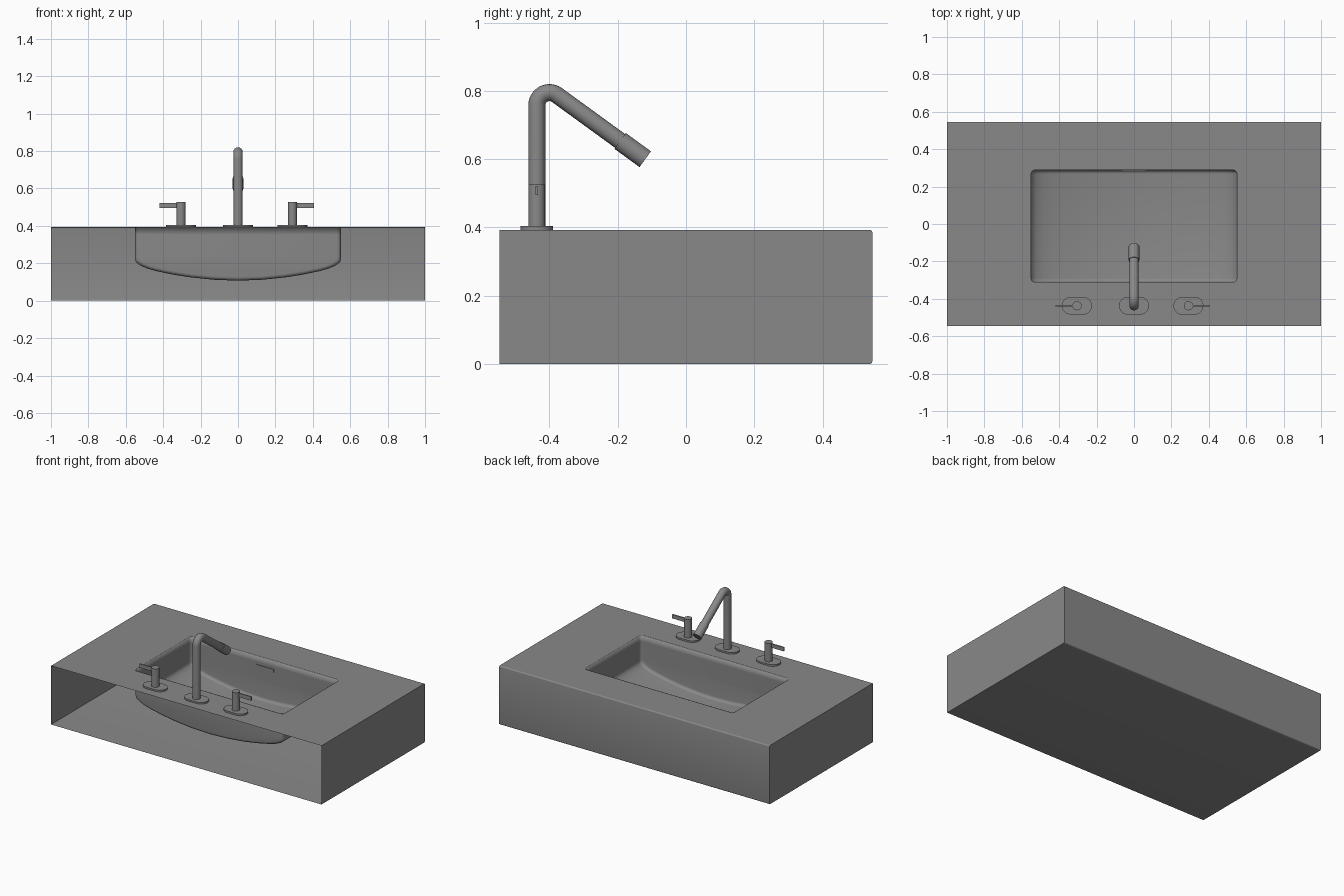
import bpy, bmesh
from math import pi, sin, cos, radians
from mathutils import Vector

cube = bpy.data.objects.get("Cube")
if cube:
    bpy.data.objects.remove(cube)

grey = bpy.data.materials.new("mid_grey")
grey.use_nodes = True
COLOUR = (0.25, 0.25, 0.25, 1)
grey.diffuse_color = COLOUR
grey.node_tree.nodes["Principled BSDF"].inputs["Base Color"].default_value = COLOUR

TOP, HALF_Y = 0.393, 0.546
FAUCET_Y = -0.437


def finish(name, bm, smooth=35):
    mesh = bpy.data.meshes.new(name)
    bm.to_mesh(mesh)
    bm.free()
    ob = bpy.data.objects.new(name, mesh)
    bpy.context.collection.objects.link(ob)
    mesh.materials.append(grey)
    if smooth:
        bpy.ops.object.select_all(action='DESELECT')
        ob.select_set(True)
        bpy.context.view_layer.objects.active = ob
        bpy.ops.object.shade_smooth_by_angle(angle=radians(smooth))
    return ob


def loop(bm, pts):
    return [bm.verts.new(p) for p in pts]


def bridge(bm, a, b, closed=False):
    n = len(a)
    for i in range(n if closed else n - 1):
        j = (i + 1) % n
        bm.faces.new((a[i], a[j], b[j], b[i]))


def cylinder(name, start, end, radius):
    start, end = Vector(start), Vector(end)
    axis = end - start
    bm = bmesh.new()
    bmesh.ops.create_cone(bm, cap_ends=True, segments=32, radius1=radius,
                          radius2=radius, depth=axis.length)
    ob = finish(name, bm)
    ob.rotation_mode = 'QUATERNION'
    ob.rotation_quaternion = axis.to_track_quat('Z', 'Y')
    ob.location = (start + end) / 2
    return ob


def box(name, centre, size):
    bm = bmesh.new()
    bmesh.ops.create_cube(bm, size=1)
    bmesh.ops.scale(bm, vec=size, verts=bm.verts)
    bmesh.ops.translate(bm, vec=centre, verts=bm.verts)
    return finish(name, bm, 0)


def base_plate(name, x):
    # Stadium outline extruded upward
    bm = bmesh.new()
    pts = []
    for side in (1, -1):
        for k in range(17):
            a = -pi / 2 + pi * k / 16
            pts.append((x + side * (0.032 + 0.048 * cos(a)),
                        FAUCET_Y + side * 0.048 * sin(a)))
    low = loop(bm, [(px, py, TOP) for px, py in pts])
    high = loop(bm, [(px, py, TOP + 0.011) for px, py in pts])
    bridge(bm, low, high, True)
    bm.faces.new(high)
    bm.faces.new(low[::-1])
    return finish(name, bm)


# Basin cross-sections: rounded over at the front and back ends
FRONT, BACK, HALF_X, RIM, FLOOR, R = -0.31, 0.288, 0.55, 0.352, 0.107, 0.02
turns = [pi / 2 * k / 5 for k in range(6)]
sections = [(FRONT + R * (1 - cos(t)), R * (1 - sin(t))) for t in turns]
sections += [(BACK - R * (1 - cos(t)), R * (1 - sin(t))) for t in reversed(turns)]

half = [(0.55, RIM), (0.55, 0.225), (0.548, 0.213), (0.542, 0.203), (0.522, 0.188),
        (0.485, 0.172), (0.44, 0.159), (0.35, 0.14), (0.256, 0.125), (0.13, 0.112)]
profile = [(-x, z) for x, z in half] + [(0, FLOOR)] + half[::-1]
bm = bmesh.new()
rings = []
for y, d in sections:
    sx, sz = 1 - d / HALF_X, 1 - d / (RIM - FLOOR)
    rings.append(loop(bm, [(x * sx, y, RIM - (RIM - z) * sz) for x, z in profile]))
for a, b in zip(rings, rings[1:]):
    bridge(bm, a, b)
bm.faces.new(rings[0][::-1])
bm.faces.new(rings[-1])
finish("basin", bm)

# Cut-out edge joining the countertop to the basin
outline = [(HALF_X - d, y) for y, d in sections]
outline += [(-x, y) for x, y in reversed(outline)]
MID = (FRONT + BACK) / 2
wide = [(x * 1.006, MID + (y - MID) * 1.011) for x, y in outline]
bm = bmesh.new()
outer = loop(bm, [(x, y, TOP) for x, y in wide])
lip = loop(bm, [(x, y, TOP) for x, y in outline])
foot = loop(bm, [(x, y, RIM) for x, y in outline])
bridge(bm, outer, lip, True)
bridge(bm, lip, foot, True)
finish("cutout_edge", bm, 100)

# Countertop slab with the basin opening
B = 0.008
bm = bmesh.new()
rect = [(-1, -HALF_Y), (1, -HALF_Y), (1, HALF_Y - B), (-1, HALF_Y - B)]
edges = []
for pts in (rect, wide):
    vs = loop(bm, [(x, y, TOP) for x, y in pts])
    edges += [bm.edges.new((vs[i], vs[(i + 1) % len(vs)])) for i in range(len(vs))]
bmesh.ops.triangle_fill(bm, edges=edges, use_beauty=True, normal=(0, 0, 1))
for f in bm.faces:
    f.normal_update()
    if f.normal.z < 0:
        f.normal_flip()
finish("countertop", bm, 0)

# Cabinet shell: bottom, rounded back and ends, open at the front
side = [(-HALF_Y, 0)]
for z0, a0 in ((B, -pi / 2), (TOP - B, 0)):
    for k in range(5):
        a = a0 + pi / 2 * k / 4
        side.append((HALF_Y - B + B * cos(a), z0 + B * sin(a)))
bm = bmesh.new()
left = loop(bm, [(1, y, z) for y, z in side])
right = loop(bm, [(-1, y, z) for y, z in side])
bridge(bm, right, left)
for ends, x in ((left, 1), (right, -1)):
    corner = bm.verts.new((x, -HALF_Y, TOP))
    face = ends + [corner]
    bm.faces.new(face if x > 0 else face[::-1])
bmesh.ops.reverse_faces(bm, faces=[f for f in bm.faces if len(f.verts) == 4])
bmesh.ops.recalc_face_normals(bm, faces=bm.faces)
finish("cabinet_shell", bm)

# Drain and overflow
cylinder("drain_ring", (0, -0.01, FLOOR), (0, -0.01, FLOOR + 0.006), 0.04)
cylinder("drain_plug", (0, -0.01, FLOOR), (0, -0.01, FLOOR + 0.01), 0.026)
box("overflow_slot", (0, BACK - 0.002, 0.325), (0.13, 0.004, 0.02))

# Faucet: column, bend and sloping spout swept as one tube
BEND, BEND_Z, SLOPE = 0.037, 0.758, radians(126)
centre_y = FAUCET_Y + BEND
path = [(FAUCET_Y, TOP)]
for k in range(15):
    a = SLOPE * k / 14
    path.append((centre_y - BEND * cos(a), BEND_Z + BEND * sin(a)))
end_y, end_z = path[-1]
along = Vector((0, sin(SLOPE), cos(SLOPE)))
collar = Vector((0, end_y, end_z)) + along * 0.229
path.append((collar.y, collar.z))
curve = bpy.data.curves.new("faucet_tube", 'CURVE')
curve.dimensions = '3D'
curve.bevel_depth = 0.025
curve.bevel_resolution = 6
curve.use_fill_caps = True
spline = curve.splines.new('POLY')
spline.points.add(len(path) - 1)
for p, (y, z) in zip(spline.points, path):
    p.co = (0, y, z, 1)
spline.use_smooth = True
curve.materials.append(grey)
bpy.context.collection.objects.link(bpy.data.objects.new("faucet_tube", curve))
cylinder("spout_head", collar, collar + along * 0.091, 0.0285)
base_plate("faucet_base", 0)

# Handles: base, post and outward lever
for name, x, out in (("right_handle", -0.305, -1), ("left_handle", 0.291, 1)):
    base_plate(name + "_base", x)
    cylinder(name + "_post", (x, FAUCET_Y, TOP), (x, FAUCET_Y, 0.527), 0.0245)
    box(name + "_lever", (x + out * 0.063, FAUCET_Y, 0.508), (0.104, 0.008, 0.026))
